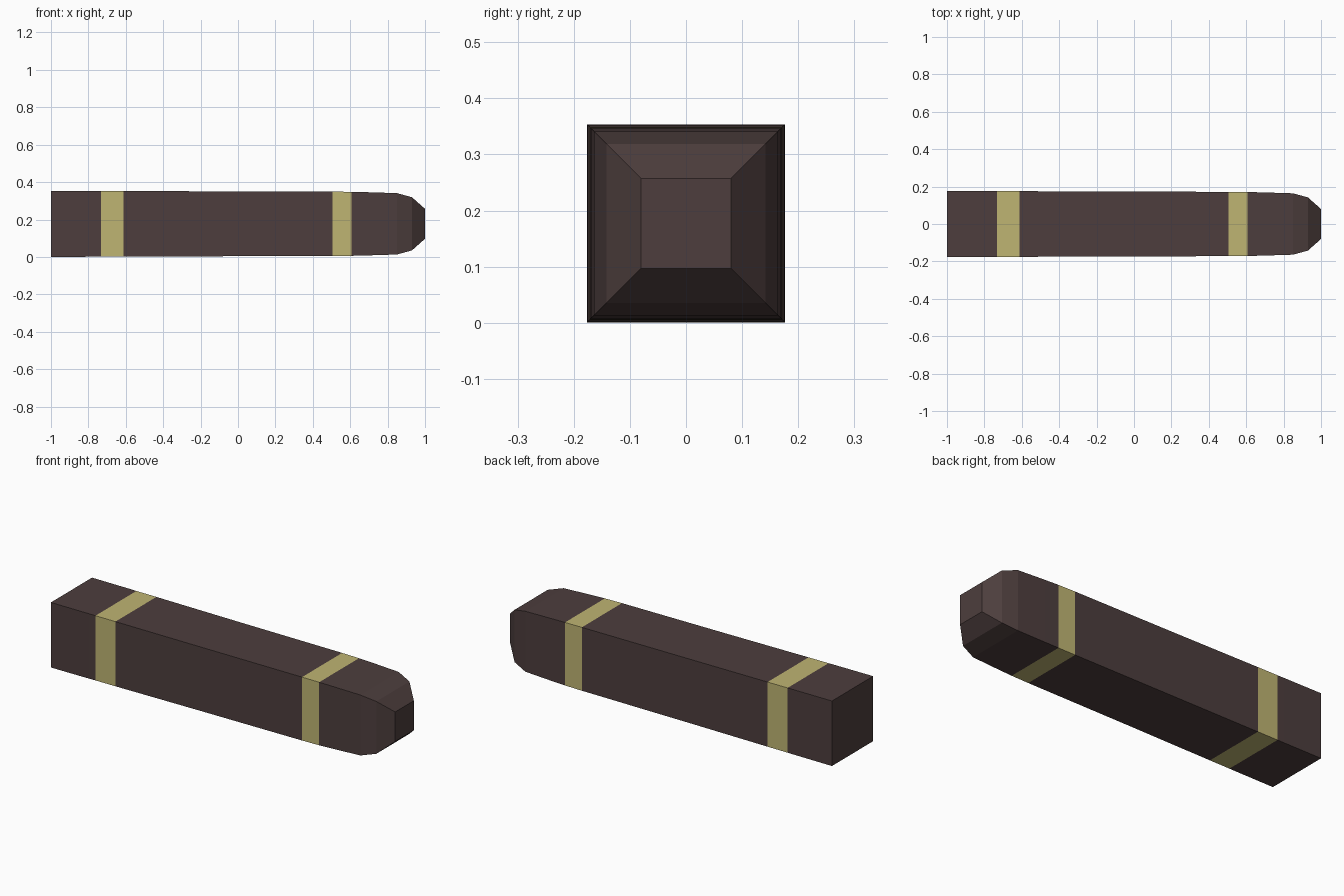
import bpy, bmesh

if "Cube" in bpy.data.objects:
    bpy.data.objects.remove(bpy.data.objects["Cube"])

def material(name, rgb):
    m = bpy.data.materials.new(name)
    m.diffuse_color = (*rgb, 1.0)
    m.use_nodes = True
    m.node_tree.nodes["Principled BSDF"].inputs["Base Color"].default_value = m.diffuse_color
    return m

dark = material("dark brown", (0.074, 0.048, 0.047))
gold = material("pale gold", (0.52, 0.46, 0.17))

# Square cross-sections along the bar: (x, half width)
SECTIONS = [(-1.0, 0.1765), (-0.77, 0.176), (-0.733, 0.1757), (-0.613, 0.1755),
            (-0.11, 0.1735), (0.505, 0.172), (0.607, 0.171), (0.69, 0.169),
            (0.85, 0.164), (0.93, 0.142), (1.0, 0.08)]
BANDS = {2, 5}          # spans painted gold
CENTRE_Z = 0.177

# Tapered bar with chamfered tip
bm = bmesh.new()
rings = [[bm.verts.new((x, sy * h, CENTRE_Z + sz * h))
          for sy, sz in ((-1, -1), (1, -1), (1, 1), (-1, 1))] for x, h in SECTIONS]
for i in range(len(rings) - 1):
    a, b = rings[i], rings[i + 1]
    for k in range(4):
        n = (k + 1) % 4
        face = bm.faces.new((a[k], a[n], b[n], b[k]))
        face.material_index = 1 if i in BANDS else 0

# End caps
bm.faces.new(rings[0])
bm.faces.new(rings[-1])
bmesh.ops.recalc_face_normals(bm, faces=bm.faces[:])

mesh = bpy.data.meshes.new("banded_bar")
bm.to_mesh(mesh)
bm.free()
mesh.materials.append(dark)
mesh.materials.append(gold)
bar = bpy.data.objects.new("banded_bar", mesh)
bpy.context.collection.objects.link(bar)
